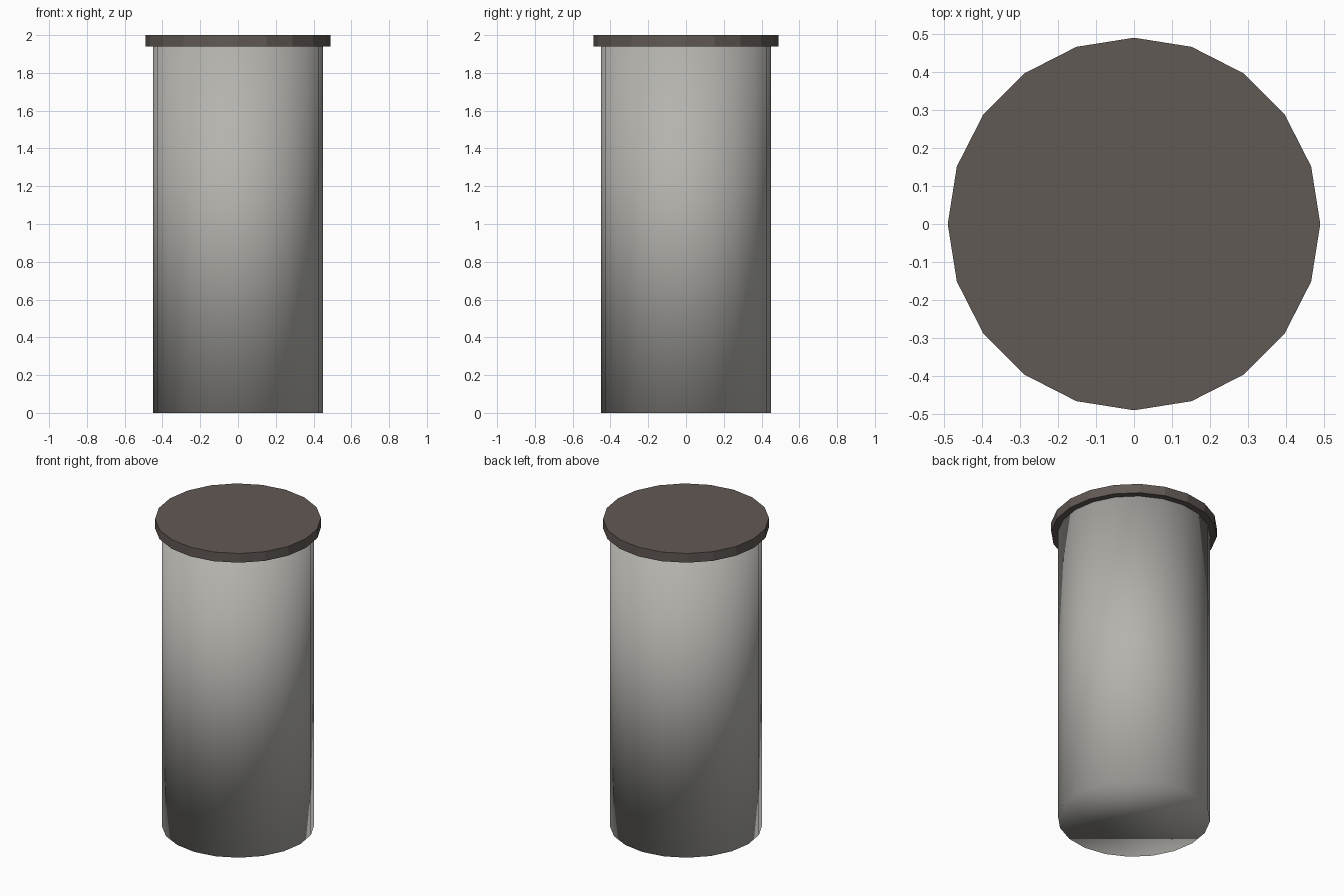
import bpy

if "Cube" in bpy.data.objects:
    bpy.data.objects.remove(bpy.data.objects["Cube"])

SIDES = 20


def material(name, rgb):
    mat = bpy.data.materials.new(name)
    mat.diffuse_color = (*rgb, 1)
    mat.use_nodes = True
    mat.node_tree.nodes["Principled BSDF"].inputs["Base Color"].default_value = mat.diffuse_color
    return mat


def drum(name, radius, z0, z1, smooth, mat):
    bpy.ops.mesh.primitive_cylinder_add(
        vertices=SIDES, radius=radius, depth=z1 - z0, location=(0, 0, (z0 + z1) / 2))
    obj = bpy.context.object
    obj.name = name
    obj.data.materials.append(mat)
    if smooth:
        bpy.ops.object.shade_smooth()
    else:
        bpy.ops.object.shade_flat()
    return obj


# Smooth cylindrical body, shaded softly into its end cap
drum("body", 0.45, 0, 1.94, True, material("warm_grey", (0.46, 0.45, 0.42)))

# Flat-faced overhanging lid
drum("lid", 0.49, 1.94, 2.0, False, material("dark_brown", (0.12, 0.10, 0.09)))
